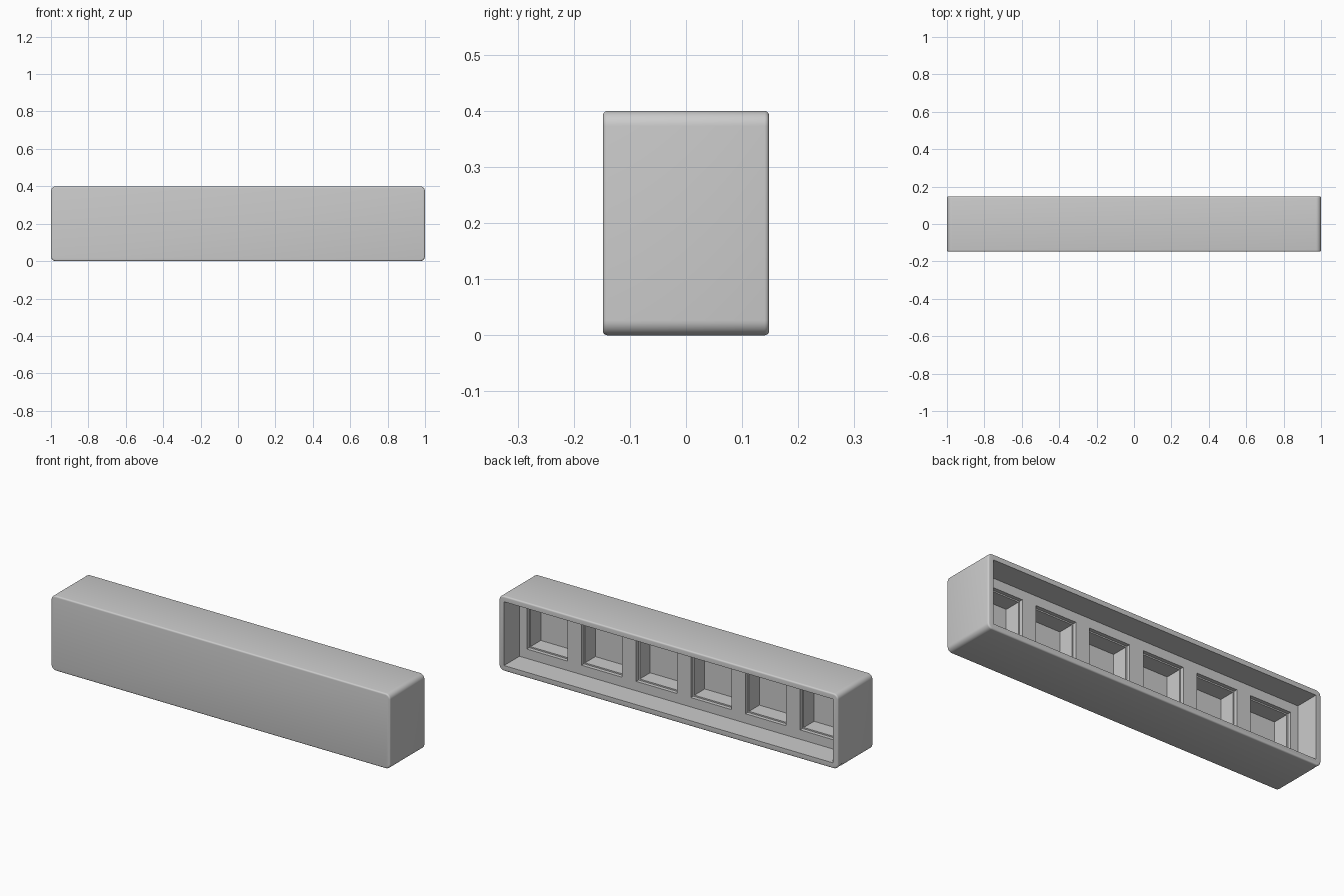
import bpy, bmesh, math
from mathutils import Matrix, Vector

cube = bpy.data.objects.get("Cube")
if cube:
    bpy.data.objects.remove(cube, do_unlink=True)

LENGTH, DEPTH, HEIGHT = 2.0, 0.296, 0.4
BACK, MID = DEPTH / 2, HEIGHT / 2
WALL = 0.03
PANEL_Y = 0.018                      # face of the inner panel
PITCH, WINDOW = 0.3225, 0.24

grey = bpy.data.materials.new("plain grey")
grey.use_nodes = True
color = (0.6, 0.6, 0.6, 1)
grey.diffuse_color = color
grey.node_tree.nodes["Principled BSDF"].inputs["Base Color"].default_value = color


def make_object(name, bm):
    mesh = bpy.data.meshes.new(name)
    bm.to_mesh(mesh)
    bm.free()
    mesh.materials.append(grey)
    obj = bpy.data.objects.new(name, mesh)
    bpy.context.collection.objects.link(obj)
    return obj


def add_box(bm, center, size):
    matrix = Matrix.Translation(center) @ Matrix.Diagonal((*size, 1))
    bmesh.ops.create_cube(bm, size=1, matrix=matrix)


def back_recess(bm, x, width, height, front, back):
    add_box(bm, (x, (front + back) / 2, MID), (width, back - front, height))


def cut(target, name, bm):
    cutter = make_object(name, bm)
    cutter.hide_render = True
    mod = target.modifiers.new(name, 'BOOLEAN')
    mod.operation, mod.solver, mod.object = 'DIFFERENCE', 'EXACT', cutter
    bpy.context.view_layer.objects.active = target
    bpy.ops.object.modifier_apply(modifier=name)
    bpy.data.objects.remove(cutter, do_unlink=True)


# Outer shell: large round corners along the depth, fine rounding front and back
bm = bmesh.new()
add_box(bm, (0, 0, MID), (LENGTH, DEPTH, HEIGHT))
corners = [e for e in bm.edges if abs(e.verts[0].co.y - e.verts[1].co.y) > 0.1]
bmesh.ops.bevel(bm, geom=corners, offset=0.027, segments=8, profile=0.5, affect='EDGES')
rims = [e for e in bm.edges if abs(e.verts[0].co.y - e.verts[1].co.y) < 0.001]
bmesh.ops.bevel(bm, geom=rims, offset=0.008, segments=4, profile=0.5, affect='EDGES')
body = make_object("long_hollow_case", bm)

# Open cavity in the back
bm = bmesh.new()
back_recess(bm, 0, LENGTH - 2 * WALL, HEIGHT - 2 * WALL, PANEL_Y, BACK + 0.1)
cut(body, "cavity_cutter", bm)

# Row of six square pockets, each with a narrow stepped lip
centers = [(i - 2.5) * PITCH for i in range(6)]
for name, size, floor in (("lip_cutter", WINDOW, PANEL_Y - 0.02),
                          ("pocket_cutter", WINDOW - 0.014, PANEL_Y - 0.107)):
    bm = bmesh.new()
    for x in centers:
        back_recess(bm, x, size, size, floor, PANEL_Y + 0.05)
    cut(body, name, bm)

# Small round hole running diagonally through one lower corner
bm = bmesh.new()
direction = Vector((1, 0, 1)).normalized()
spin = direction.to_track_quat('Z', 'Y').to_matrix().to_4x4()
place = Matrix.Translation((-LENGTH / 2 + 0.02, BACK - 0.03, 0.02))
bmesh.ops.create_cone(bm, cap_ends=True, segments=24, radius1=0.014, radius2=0.014,
                      depth=0.12, matrix=place @ spin)
cut(body, "cord_hole_cutter", bm)

# Smooth the rounded edges, keep the recess edges crisp
bpy.ops.object.select_all(action='DESELECT')
body.select_set(True)
bpy.context.view_layer.objects.active = body
bpy.ops.object.shade_smooth_by_angle(angle=math.radians(30))
